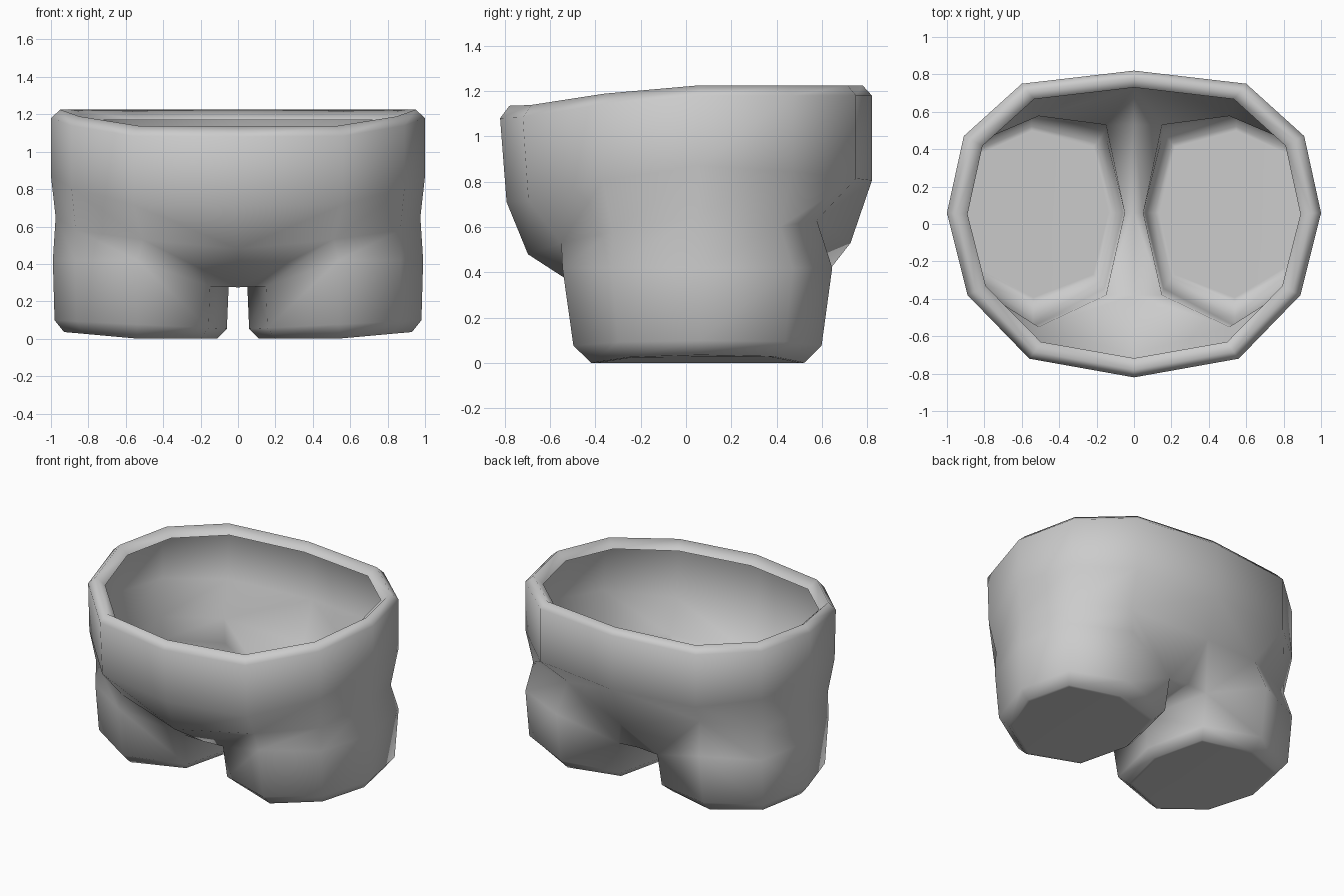
import bpy
import bmesh

cube = bpy.data.objects.get("Cube")
if cube:
    bpy.data.objects.remove(cube, do_unlink=True)

# Single cloth colour
cloth = bpy.data.materials.new("light grey cloth")
cloth.use_nodes = True
grey = (0.6, 0.6, 0.6, 1)
cloth.diffuse_color = grey
cloth.node_tree.nodes["Principled BSDF"].inputs["Base Color"].default_value = grey

# Left half outlines, running from back to front
waist_plan = [(0, .82), (.6, .75), (.91, .47), (1, .06), (.89, -.38), (.56, -.72), (0, -.82)]
leg_plan = [(.55, .645), (.91, .47), (.99, .06), (.87, -.33), (.54, -.545),
            (.15, -.38), (.05, .06), (.15, .53)]
side_y = .06
leg_x = .53

bm = bmesh.new()


def waist_ring(scale_x, scale_back, scale_front, z_back, z_side, z_front):
    """Scaled waist outline whose height blends from side to back and front."""
    ring = []
    for x, y in waist_plan:
        t = min(1, abs(y - side_y) / .8) ** 1.5
        z_end = z_back if y > side_y else z_front
        scale_y = scale_back if y > side_y else scale_front
        ring.append(bm.verts.new((x * scale_x, y * scale_y, z_side + (z_end - z_side) * t)))
    return ring


def leg_ring(scale_x, scale_y, height):
    """Leg outline scaled about the middle of the leg."""
    ring = []
    for index, (x, y) in enumerate(leg_plan):
        px = leg_x + (x - leg_x) * scale_x
        py = side_y + (y - side_y) * scale_y
        ring.append(bm.verts.new((px, py, height(index, px))))
    return ring


def bridge(upper, lower, closed=False):
    count = len(upper)
    for i in range(count if closed else count - 1):
        j = (i + 1) % count
        bm.faces.new((upper[i], upper[j], lower[j], lower[i]))


# Folded rim, waist and hips
rings = [
    waist_ring(.89, .89, .875, 1.17, 1.17, 1.08),
    waist_ring(.95, .95, .95, 1.225, 1.225, 1.135),
    waist_ring(1, 1, 1, 1.18, 1.18, 1.08),
    waist_ring(1, 1, .965, .8, .87, .71),
    waist_ring(.975, .885, .85, .52, .65, .48),
]
hips = rings[-1]

# Creases tucked in above the thighs, at back and front
hips[1].co = (.51, .577, .63)
hips[5].co = (.51, -.55, .53)
for upper, lower in zip(rings, rings[1:]):
    bridge(upper, lower)


def sole_height(index, x):
    return .09 * max(0, x - leg_x)


# Leg with a rounded hem and closed sole
thigh = leg_ring(1, 1, lambda i, x: .42 if i < 5 else .28)
hem = leg_ring(.98, .92, lambda i, x: .05 + .05 * x)
sole_edge = leg_ring(.87, .79, sole_height)
sole = leg_ring(.82, .75, sole_height)
bridge(hips[1:6], thigh[:5])
for upper, lower in ((thigh, hem), (hem, sole_edge), (sole_edge, sole)):
    bridge(upper, lower, closed=True)
bm.faces.new(sole)

# Crotch strip joining the legs
front_in, mid_in, back_in = thigh[5:]
back_mid = bm.verts.new((0, .53, .29))
mid_mid = bm.verts.new((0, side_y, .28))
front_mid = bm.verts.new((0, -.38, .275))
for corners in (
    (hips[0], hips[1], back_in, back_mid),
    (hips[1], thigh[0], back_in),
    (hips[5], front_in, thigh[4]),
    (hips[5], hips[6], front_mid, front_in),
    (back_mid, back_in, mid_in, mid_mid),
    (mid_mid, mid_in, front_in, front_mid),
):
    bm.faces.new(corners)

for face in bm.faces:
    face.smooth = True

# Mirror to the other side and weld the seam
half = bm.verts[:] + bm.edges[:] + bm.faces[:]
copy = bmesh.ops.duplicate(bm, geom=half)["geom"]
for vert in [g for g in copy if isinstance(g, bmesh.types.BMVert)]:
    vert.co.x *= -1
bmesh.ops.reverse_faces(bm, faces=[g for g in copy if isinstance(g, bmesh.types.BMFace)])
bmesh.ops.remove_doubles(bm, verts=bm.verts[:], dist=.001)

mesh = bpy.data.meshes.new("shorts")
bm.to_mesh(mesh)
bm.free()
mesh.materials.append(cloth)
shorts = bpy.data.objects.new("shorts", mesh)
bpy.context.collection.objects.link(shorts)
